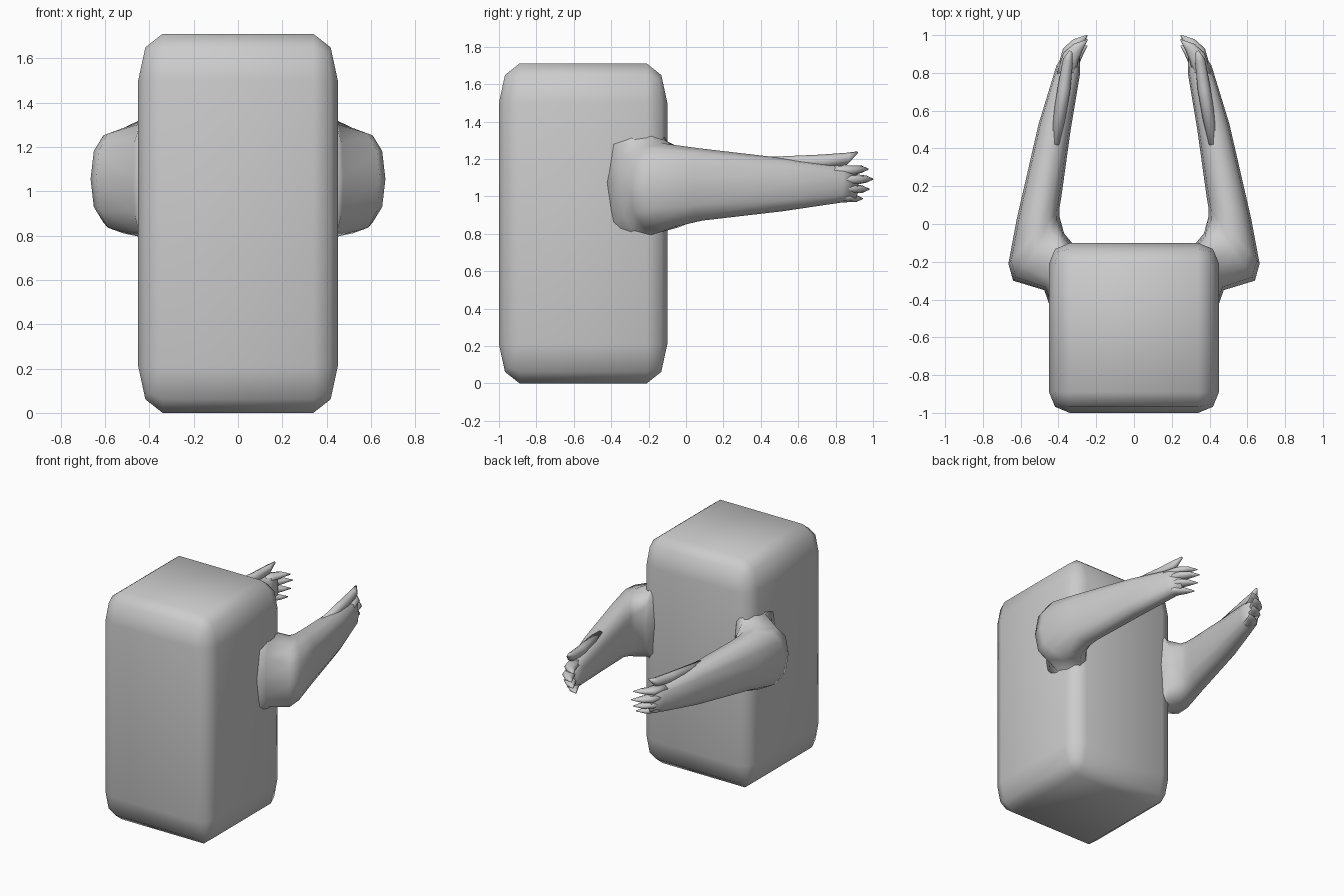
import bpy, bmesh
from math import sin, cos, pi, copysign
from mathutils import Vector

if "Cube" in bpy.data.objects:
    bpy.data.objects.remove(bpy.data.objects["Cube"])


def finish(name, bm, mirror=False):
    bmesh.ops.recalc_face_normals(bm, faces=bm.faces)
    for f in bm.faces:
        f.smooth = True
    me = bpy.data.meshes.new(name)
    bm.to_mesh(me)
    bm.free()
    ob = bpy.data.objects.new(name, me)
    bpy.context.collection.objects.link(ob)
    if mirror:
        ob.modifiers.new("Mirror", 'MIRROR')
    return ob


def loft(name, rings, n=12, power=0.8):
    """Each ring: outer x, outer y, inner x, inner y, low z, high z."""
    bm = bmesh.new()
    loops = []
    for ox, oy, ix, iy, z0, z1 in rings:
        loop = []
        for i in range(n):
            t = 2 * pi * i / n
            c = copysign(abs(cos(t)) ** power, cos(t))
            s = copysign(abs(sin(t)) ** power, sin(t))
            loop.append(bm.verts.new(((ox + ix) / 2 + (ox - ix) / 2 * c,
                                      (oy + iy) / 2 + (oy - iy) / 2 * c,
                                      (z0 + z1) / 2 + (z1 - z0) / 2 * s)))
        loops.append(loop)
    for a, b in zip(loops, loops[1:]):
        for i in range(n):
            j = (i + 1) % n
            bm.faces.new((a[i], a[j], b[j], b[i]))
    bm.faces.new(loops[0])
    bm.faces.new(loops[-1])
    return finish(name, bm, mirror=True)


def digit(name, stations):
    """Tapered finger through (x, y, z, half width, half height)."""
    loft(name, [(x + w, y + w * 0.5, x - w, y - w * 0.5, z - h, z + h)
                for x, y, z, w, h in stations], n=8, power=1)


# Rounded block body, bevelled as a cube and then stretched tall
bm = bmesh.new()
bmesh.ops.create_cube(bm, size=0.9)
bmesh.ops.bevel(bm, geom=bm.edges[:], offset=0.11, segments=2, profile=0.5,
                affect='EDGES')
bmesh.ops.scale(bm, vec=Vector((1, 1, 1.9)), verts=bm.verts)
bmesh.ops.translate(bm, vec=Vector((0, -0.55, 0.855)), verts=bm.verts)
finish("body", bm)

# Arms flare out of the body corners, bend at the shoulder and reach back
loft("arm", [
    (0.44, -0.45, 0.32, -0.11, 0.64, 1.52),
    (0.475, -0.35, 0.37, -0.05, 0.79, 1.33),
    (0.64, -0.30, 0.395, 0.04, 0.81, 1.285),
    (0.665, -0.21, 0.395, 0.08, 0.835, 1.275),
    (0.62, 0.03, 0.385, 0.14, 0.87, 1.255),
    (0.505, 0.53, 0.335, 0.50, 0.92, 1.205),
    (0.41, 0.84, 0.285, 0.80, 0.965, 1.165),
    (0.355, 0.92, 0.285, 0.88, 0.985, 1.145),
])

# Four fingers curling inwards
for k, (z, tip) in enumerate([(1.145, 0.975), (1.092, 1.0), (1.038, 0.98), (0.988, 0.945)]):
    zb = 1.07 + (z - 1.07) * 0.9
    digit(f"finger_{k + 1}", [
        (0.365, tip - 0.21, zb, 0.045, 0.03),
        (0.335, tip - 0.09, zb, 0.04, 0.028),
        (0.295, tip - 0.035, z, 0.026, 0.019),
        (0.248, tip, z, 0.003, 0.003),
    ])

# Thumb lying along the top of the hand
digit("thumb", [
    (0.42, 0.42, 1.185, 0.03, 0.025),
    (0.37, 0.72, 1.185, 0.032, 0.038),
    (0.35, 0.86, 1.20, 0.026, 0.033),
    (0.335, 0.915, 1.234, 0.008, 0.006),
])
